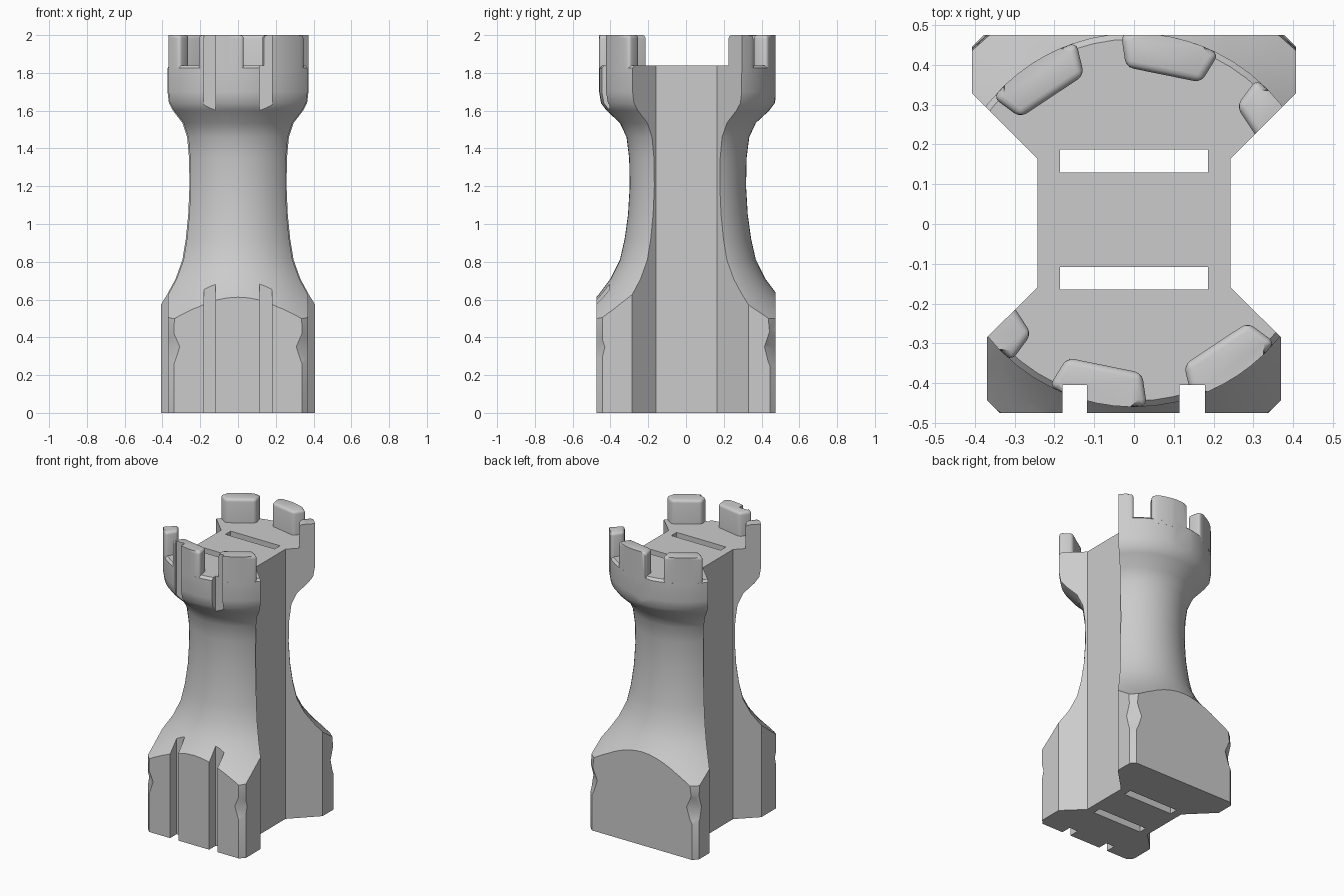
import bpy, bmesh
from math import sin, cos, radians, pi

if "Cube" in bpy.data.objects:
    bpy.data.objects.remove(bpy.data.objects["Cube"])

CY = 0.01  # tower axis offset in y


def make_object(name, bm):
    bmesh.ops.recalc_face_normals(bm, faces=bm.faces)
    mesh = bpy.data.meshes.new(name)
    bm.to_mesh(mesh)
    bm.free()
    ob = bpy.data.objects.new(name, mesh)
    bpy.context.collection.objects.link(ob)
    return ob


def add_prism(bm, pts, z0, z1):
    low = [bm.verts.new((x, y, z0)) for x, y in pts]
    high = [bm.verts.new((x, y, z1)) for x, y in pts]
    n = len(pts)
    bm.faces.new(low)
    top = bm.faces.new(high)
    for i in range(n):
        j = (i + 1) % n
        bm.faces.new((low[i], low[j], high[j], high[i]))
    return low, high, top


def cut(ob, cutter, operation):
    mod = ob.modifiers.new(operation.lower(), 'BOOLEAN')
    mod.operation = operation
    mod.solver = 'EXACT'
    mod.object = cutter
    bpy.context.view_layer.update()
    dg = bpy.context.evaluated_depsgraph_get()
    mesh = bpy.data.meshes.new_from_object(ob.evaluated_get(dg))
    ob.modifiers.clear()
    ob.data = mesh


# round tower body, turned from a profile (radius, height)
profile = [(0.62, 0), (0.62, 0.18), (0.59, 0.27), (0.575, 0.35), (0.595, 0.43),
           (0.59, 0.50), (0.53, 0.56), (0.47, 0.63), (0.41, 0.71), (0.36, 0.81),
           (0.335, 0.92), (0.317, 1.05), (0.308, 1.2), (0.311, 1.35), (0.325, 1.46),
           (0.36, 1.535), (0.43, 1.60), (0.46, 1.64), (0.47, 1.70), (0.47, 1.825),
           (0.455, 1.84)]
SEG = 56
bm = bmesh.new()
rings = [[bm.verts.new((r * cos(2 * pi * i / SEG), r * sin(2 * pi * i / SEG) + CY, z))
          for i in range(SEG)] for r, z in profile]
for a, b in zip(rings, rings[1:]):
    for i in range(SEG):
        j = (i + 1) % SEG
        bm.faces.new((a[i], a[j], b[j], b[i]))
bm.faces.new(rings[0])
bm.faces.new(rings[-1])
tower = make_object("tower_body", bm)

# battlement blocks around the crown
bm = bmesh.new()
for centre in (33.5, 78.5, 123.5, 213.5, 258.5, 303.5):
    outer = [radians(centre - 15.5 + 31 * k / 6) for k in range(7)]
    pts = [(0.47 * cos(a), 0.47 * sin(a) + CY) for a in outer]
    for a in (radians(centre + 14.5), radians(centre - 14.5)):
        pts.append((0.385 * cos(a), 0.385 * sin(a) + CY))
    low, high, top = add_prism(bm, pts, 1.80, 2.0)
    ends = [e for i in (0, 6, 7, 8) for e in low[i].link_edges if e.other_vert(low[i]) == high[i]]
    bmesh.ops.bevel(bm, geom=list(top.edges) + ends, offset=0.018, segments=3,
                    affect='EDGES', profile=0.5)
battlements = make_object("battlements", bm)

# plan outline that trims everything vertically
right_back = [(0.243, 0.165), (0.408, 0.33), (0.408, 0.445), (0.378, 0.475)]
front = [(-0.243, -0.16), (-0.37, -0.285), (-0.37, -0.443), (-0.338, -0.475),
         (-0.18, -0.475), (-0.18, -0.405), (-0.118, -0.405), (-0.118, -0.475),
         (0.115, -0.475), (0.115, -0.405), (0.179, -0.405), (0.179, -0.475),
         (0.338, -0.475), (0.37, -0.443), (0.37, -0.285), (0.243, -0.16)]
outline = right_back + [(-x, y) for x, y in reversed(right_back)] + front
bm = bmesh.new()
add_prism(bm, outline, -0.2, 2.2)
plan = make_object("plan_cutter", bm)
bm = bmesh.new()
tower_cut = make_object("slot_cutter", bm)
bm = bmesh.new()
for y0, y1 in ((0.13, 0.187), (-0.165, -0.108)):
    add_prism(bm, [(-0.186, y0), (0.186, y0), (0.186, y1), (-0.186, y1)], -0.3, 2.3)
bm.to_mesh(tower_cut.data)
bm.free()
bm = bmesh.new()
bm.from_mesh(tower_cut.data)
bmesh.ops.recalc_face_normals(bm, faces=bm.faces)
bm.to_mesh(tower_cut.data)
bm.free()

# trim to the outline, then open the two through slots
cut(tower, plan, 'INTERSECT')
cut(tower, tower_cut, 'DIFFERENCE')
cut(battlements, plan, 'INTERSECT')
for helper in (plan, tower_cut):
    bpy.data.objects.remove(helper)

for ob in (tower, battlements):
    bpy.ops.object.select_all(action='DESELECT')
    ob.select_set(True)
    bpy.context.view_layer.objects.active = ob
    bpy.ops.object.shade_smooth_by_angle(angle=radians(35))
